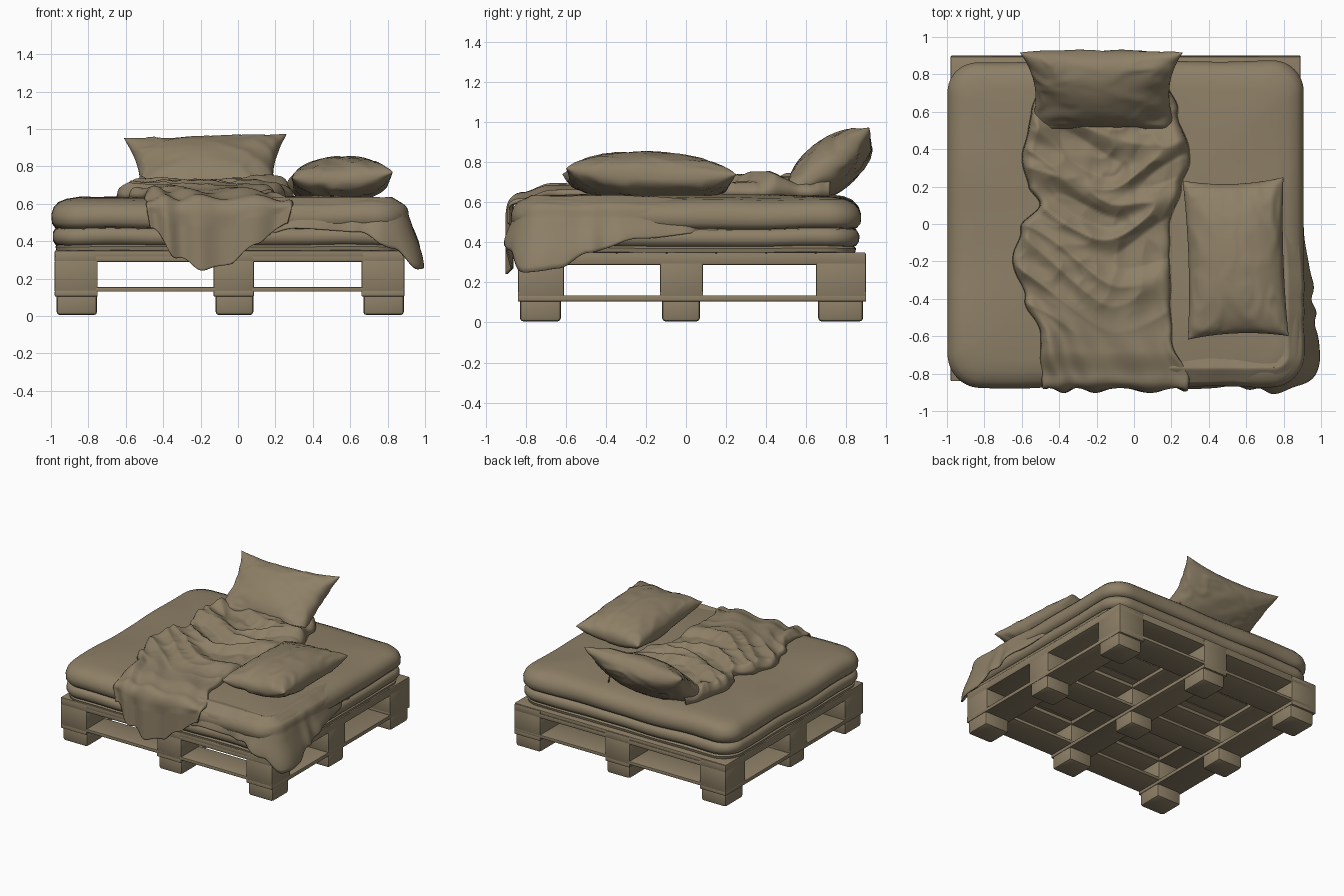
import bpy, bmesh, math
from mathutils import Matrix, Vector, noise

if "Cube" in bpy.data.objects:
    bpy.data.objects.remove(bpy.data.objects["Cube"], do_unlink=True)

COLOUR = (0.27, 0.215, 0.135, 1)
taupe = bpy.data.materials.new("taupe")
taupe.use_nodes = True
taupe.diffuse_color = COLOUR
bsdf = next(n for n in taupe.node_tree.nodes if n.type == "BSDF_PRINCIPLED")
bsdf.inputs["Base Color"].default_value = COLOUR

def finish(name, bm, angle=60):
    bmesh.ops.remove_doubles(bm, verts=bm.verts, dist=0.0004)
    mesh = bpy.data.meshes.new(name)
    bm.to_mesh(mesh)
    bm.free()
    mesh.materials.append(taupe)
    ob = bpy.data.objects.new(name, mesh)
    bpy.context.collection.objects.link(ob)
    bpy.ops.object.select_all(action="DESELECT")
    ob.select_set(True)
    bpy.context.view_layer.objects.active = ob
    bpy.ops.object.shade_smooth_by_angle(angle=math.radians(angle))
    return ob

def box(name, x, y, z, bevel=0.008):
    bm = bmesh.new()
    size = [b - a for a, b in (x, y, z)]
    mid = [(a + b) / 2 for a, b in (x, y, z)]
    bmesh.ops.create_cube(bm, size=1, matrix=Matrix.Translation(mid) @ Matrix.Diagonal((*size, 1)))
    bmesh.ops.bevel(bm, geom=bm.edges[:], offset=bevel, segments=2, affect="EDGES", profile=0.5)
    finish(name, bm, 40)

def add_grid(bm, rows, flip=False):
    vs = [[bm.verts.new(p) for p in row] for row in rows]
    for r0, r1 in zip(vs, vs[1:]):
        for i in range(len(r0) - 1):
            quad = (r0[i], r0[i + 1], r1[i + 1], r1[i])
            bm.faces.new(quad[::-1] if flip else quad)

def curve(points, t):
    """Smoothly interpolate (position, value) pairs with rising positions."""
    if t <= points[0][0]:
        return points[0][1]
    for (a, p), (b, q) in zip(points, points[1:]):
        if t <= b:
            f = (t - a) / (b - a)
            return p + (q - p) * f * f * (3 - 2 * f)
    return points[-1][1]

def crease(x, y, scale, seed):
    """Sharp-topped fabric folds, between 0 and 1."""
    warp = noise.noise(Vector((x * 2, y * 2, seed + 5)))
    n = noise.noise(Vector((x * scale + warp, y * scale - warp, seed)))
    return max(0, 1 - 2.4 * abs(n))

# Pallet: nine stepped feet, bearers and rails both ways, slatted deck
XS = [(-0.98, -0.75), (-0.13, 0.085), (0.66, 0.89)]
YS = [(-0.84, -0.61), (-0.13, 0.085), (0.65, 0.9)]
for i, (xa, xb) in enumerate(XS):
    for j, (ya, yb) in enumerate(YS):
        box(f"pallet_block_{i}{j}", (xa, xb), (ya, yb), (0.13, 0.3))
        box(f"pallet_foot_{i}{j}", (xa + 0.01, xb - 0.003), (ya + 0.01, yb - 0.015), (0.005, 0.135), 0.018)
    box(f"pallet_side_rail_{i}", (xa, xb), (-0.84, 0.9), (0.105, 0.135), 0.004)
    box(f"pallet_side_bearer_{i}", (xa, xb), (-0.84, 0.9), (0.288, 0.347))
for j, span in enumerate(YS):
    box(f"pallet_cross_rail_{j}", (-0.98, 0.89), span, (0.13, 0.155), 0.004)
    box(f"pallet_cross_bearer_{j}", (-0.98, 0.89), span, (0.289, 0.325))
SLATS = 7
pitch = 1.74 / SLATS
for k in range(SLATS):
    y0 = -0.84 + k * pitch
    box(f"deck_board_{k}", (-0.98, 0.89), (y0, y0 + pitch - 0.005), (0.315, 0.35), 0.005)

# Mattresses: rounded plan lofted through an (inset, height) profile
def rounded_plan(inset, z):
    hx, hy, cx, cy = 0.95 - inset, 0.87 - inset, -0.045, 0.0
    r = max(0.17 - inset * 0.5, 0.06)
    ring = []
    for c, (sx, sy) in enumerate(((1, 1), (-1, 1), (-1, -1), (1, -1))):
        for k in range(13):
            a = math.pi / 2 * (c + k / 12)
            ring.append(Vector((cx + sx * (hx - r) + r * math.cos(a), cy + sy * (hy - r) + r * math.sin(a), z)))
    dense = []
    for i, a in enumerate(ring):
        b = ring[(i + 1) % len(ring)]
        n = 40 if i % 13 == 12 else 1
        dense += [a.lerp(b, k / n) for k in range(n)]
    return dense

def mattress(name, profile, wobble):
    bm = bmesh.new()
    rings = []
    for inset, z in profile:
        ring = rounded_plan(inset, z)
        for p in ring:
            p.z += wobble * noise.noise(p * 2.5)
            p.y += wobble * noise.noise(p * 3 + Vector((7, 0, 0)))
        rings.append(ring + ring[:1])
    add_grid(bm, rings)
    bmesh.ops.remove_doubles(bm, verts=bm.verts, dist=0.0004)
    bmesh.ops.holes_fill(bm, edges=[e for e in bm.edges if e.is_boundary])
    bmesh.ops.recalc_face_normals(bm, faces=bm.faces)
    finish(name, bm)

mattress("base_pad", [(0.05, 0.345), (0.025, 0.35), (0.02, 0.37), (0.04, 0.385)], 0.006)
mattress("lower_mattress", [(0.05, 0.375), (0.02, 0.385), (0.005, 0.41), (0.005, 0.44),
                            (0.02, 0.465), (0.06, 0.475)], 0.012)
mattress("upper_mattress", [(0.06, 0.465), (0.02, 0.475), (0, 0.5), (-0.002, 0.54), (0.01, 0.575),
                            (0.035, 0.602), (0.08, 0.62), (0.15, 0.63), (0.4, 0.636), (0.6, 0.637)], 0.014)

# Loose sheet draped over the front edge and the left front corner
path = [(0.1 + 0.02 * k, -0.85, 0, -1) for k in range(34)]
for k in range(1, 17):
    a = math.pi / 2 * (k / 17 - 1)
    path.append((0.75 + 0.15 * math.cos(a), -0.7 + 0.15 * math.sin(a), math.cos(a), math.sin(a)))
path += [(0.9, -0.7 + 0.02 * k, 1, 0) for k in range(44)]
HEM = [(0, 0.42), (0.2, 0.47), (0.55, 0.45), (0.72, 0.36), (0.81, 0.25), (0.95, 0.27),
       (1.1, 0.35), (1.35, 0.42), (1.7, 0.47)]
FLARE = [(0, 0.015), (0.45, 0.015), (0.72, 0.05), (0.82, 0.085), (1.0, 0.07), (1.25, 0.045), (1.7, 0.01)]
rows, s, last = [], 0, path[0]
for p in path:
    s += math.dist(p[:2], last[:2])
    last = p
    hem, flare = curve(HEM, s), curve(FLARE, s)
    tuck = curve([(1.3, 0), (1.75, 0.04)], s)
    row = []
    for k in range(25):
        t = k / 24
        off = curve([(0, -0.14), (0.2, -0.08), (0.4, -0.01), (0.5, 0.005), (1, flare)], t) + 0.008 * t - tuck
        off += t * t * 0.009 * math.sin(s * 30 + 2 * math.sin(s * 11))
        z = curve([(0, 0.622), (0.2, 0.635), (0.4, 0.59), (0.6, 0.52)], t) - tuck * 0.5
        z += (hem - 0.52) * max(0, t - 0.6) / 0.4
        z += 0.04 * (1 - t) * t * noise.noise(Vector((s * 7, t * 2, 1)))
        row.append((p[0] + p[2] * off, p[1] + p[3] * off, z))
    rows.append(row)
bm = bmesh.new()
add_grid(bm, rows)
finish("draped_sheet", bm).modifiers.new("thickness", "SOLIDIFY").thickness = 0.01

# Crumpled blanket along the bed, hanging over the front
LEFT = [(-0.9, -0.5), (-0.6, -0.5), (-0.4, -0.58), (-0.2, -0.65), (-0.02, -0.61), (0.1, -0.5),
        (0.2, -0.57), (0.35, -0.6), (0.6, -0.55), (0.75, -0.5)]
RIGHT = [(-0.85, 0.3), (-0.6, 0.2), (0, 0.19), (0.2, 0.26), (0.35, 0.3), (0.6, 0.24), (0.75, 0.18)]
DROP = [(0, 0.47), (0.2, 0.31), (0.4, 0.245), (0.58, 0.28), (0.78, 0.39), (1, 0.5)]
BULK = [(-0.8, 0.035), (-0.5, 0.045), (0, 0.05), (0.3, 0.07)]
N, TOP, HANG = 110, 150, 45
rows = []
for j in range(TOP + HANG + 1):
    row = []
    y = 0.72 - 1.54 * min(j / TOP, 1)
    h = max(0, (j - TOP) / HANG)
    xl, xr = curve(LEFT, y), curve(RIGHT, y)
    blend = curve([(-0.7, 1), (-0.15, 0)], y)
    sag = curve([(-0.82, 0.035), (-0.68, 0)], y)
    for i in range(N + 1):
        u = i / N
        x = xl + (xr - xl) * u + 0.015 * noise.noise(Vector((u * 3, y * 8, 2)))
        rim = min(1, u / 0.07, (1 - u) / 0.07)
        rim = math.sqrt(1 - (1 - rim) ** 2)
        # folds sag in chevrons on the bed and fan out towards the front
        chevron = y - 0.7 * math.sqrt((x + 0.12) ** 2 + 0.01)
        folds = 0.055 * crease(x * 0.45, chevron, 4.5, 3) + 0.012 * crease(x, y, 7, 8)
        fan = 0.5 + 0.5 * math.sin(24 * (u - 0.4) / (1 + 0.5 * (y + 0.82)) + 7 * y + 2 * math.sin(5 * u))
        puff = curve(BULK, y) * (0.6 + 0.4 * noise.noise(Vector((x * 3, y * 3, 4))))
        top = 0.635 - sag + rim * (puff + folds * (1 - blend) + 0.03 * fan * blend)
        bottom = curve(DROP, u) + 0.006 * math.sin(u * 31)
        z = top + (bottom - top) * (0.25 * h * h + 0.75 * h)
        out = 0.065 * math.sqrt(1 - (1 - min(1, h * 3)) ** 2) + 0.03 * (fan - 0.4) * min(1, h * 2)
        row.append((x - 0.08 * h * (x + 0.13), y - out, z))
    rows.append(row)
bm = bmesh.new()
add_grid(bm, rows, True)
finish("crumpled_blanket", bm, 80).modifiers.new("thickness", "SOLIDIFY").thickness = 0.01

# Pillows: two bulging sheets joined at a pinched seam
def pillow(name, matrix, half_x, half_y, front, back, taper, pinch, seed):
    bm = bmesh.new()
    steps = [math.sin((i / 44 - 0.5) * math.pi) for i in range(45)]
    for side, depth in ((1, front), (-1, back)):
        rows = []
        for v in steps:
            row = []
            for u in steps:
                x = half_x * u * (1 - pinch * (1 - v * v)) * (1 + taper * (v - 1) / 2)
                y = half_y * v * (1 - pinch * (1 - u * u))
                dome = ((1 - u * u) * (1 - v * v)) ** 0.45
                ripple = 0.018 * crease(u, v, 1.6, seed + side) * (1 - dome * 0.6)
                z = side * (depth * dome + ripple * min(1, dome * 3)) + 0.03 * (u * v) ** 2
                p = matrix @ Vector((x, y, z))
                p.z = max(p.z, 0.635)
                row.append(p)
            rows.append(row)
        add_grid(bm, rows, side < 0)
    finish(name, bm, 75)

def tilt(axis, degrees):
    return Matrix.Rotation(math.radians(degrees), 4, axis)

flat = Matrix.Translation((0.545, -0.185, 0.71)) @ tilt("Z", 2) @ tilt("Y", -3) @ tilt("X", -2)
pillow("flat_pillow", flat, 0.27, 0.425, 0.14, 0.1, 0, 0.06, 11)
lean = Matrix.Translation((-0.17, 0.725, 0.775)) @ tilt("Y", -1.5) @ tilt("X", 38)
pillow("leaning_pillow", lean, 0.435, 0.265, 0.135, 0.12, 0.1, 0.13, 23)
